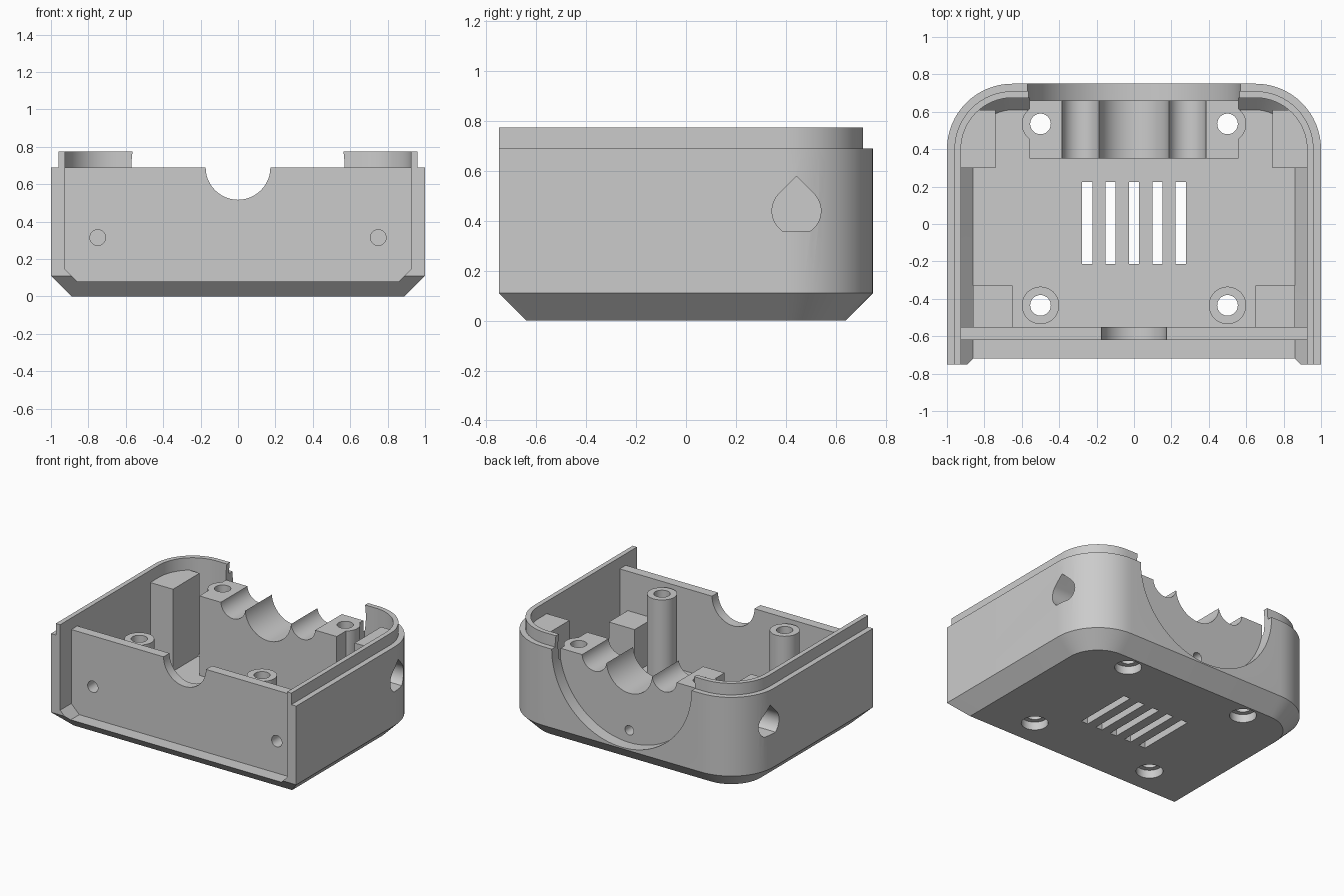
import bpy, bmesh, math

if "Cube" in bpy.data.objects:
    bpy.data.objects.remove(bpy.data.objects["Cube"], do_unlink=True)

grey = bpy.data.materials.new("light_grey_plastic")
grey.use_nodes = True
colour = (0.6, 0.6, 0.6, 1)
grey.diffuse_color = colour
grey.node_tree.nodes["Principled BSDF"].inputs["Base Color"].default_value = colour

FLOOR = 0.08
POST_TOP = 0.665
RIM = 0.69
parts = []


def loft(name, rings):
    """Closed solid skinned through rings of equal point count."""
    bm = bmesh.new()
    loops = [[bm.verts.new(p) for p in ring] for ring in rings]
    n = len(loops[0])
    for low, high in zip(loops, loops[1:]):
        for i in range(n):
            j = (i + 1) % n
            bm.faces.new((low[i], low[j], high[j], high[i]))
    bm.faces.new(loops[0][::-1])
    bm.faces.new(loops[-1])
    bmesh.ops.recalc_face_normals(bm, faces=bm.faces)
    mesh = bpy.data.meshes.new(name)
    bm.to_mesh(mesh)
    bm.free()
    mesh.materials.append(grey)
    ob = bpy.data.objects.new(name, mesh)
    bpy.context.collection.objects.link(ob)
    return ob


def prism(name, pts, axis, a, b):
    place = {"x": lambda u, v, w: (w, u, v),
             "y": lambda u, v, w: (u, w, v),
             "z": lambda u, v, w: (u, v, w)}[axis]
    return loft(name, [[place(u, v, w) for u, v in pts] for w in (a, b)])


def box(name, x0, x1, y0, y1, z0, z1):
    return prism(name, [(x0, y0), (x1, y0), (x1, y1), (x0, y1)], "z", z0, z1)


def circle(u, v, r, n=48):
    return [(u + r * math.cos(math.tau * i / n), v + r * math.sin(math.tau * i / n))
            for i in range(n)]


def outline(inset, front):
    """Plan shape: square front corners, rounded back corners."""
    r, w = 0.35 - inset, 1 - inset
    arc = [(0.65 + r * math.cos(t), 0.4 + r * math.sin(t))
           for t in (math.pi / 2 * i / 16 for i in range(17))]
    return [(-w, front), (w, front)] + arc + [(-x, y) for x, y in reversed(arc)]


def level(inset, front, z):
    return [(x, y, z) for x, y in outline(inset, front)]


def combine(target, tool, operation="DIFFERENCE"):
    mod = target.modifiers.new("shape", "BOOLEAN")
    mod.operation = operation
    mod.solver = "EXACT"
    mod.object = tool
    bpy.context.view_layer.objects.active = target
    bpy.ops.object.modifier_apply(modifier=mod.name)


def cut(targets, tool):
    for target in targets:
        combine(target, tool)
    bpy.data.objects.remove(tool, do_unlink=True)


# Shell with chamfered base, and the raised lip around its rim
shell = loft("shell", [level(0.11, -0.64, 0), level(0, -0.75, 0.11), level(0, -0.75, RIM)])
lip = prism("lip", outline(0.04, -0.75), "z", RIM - 0.01, 0.775)
cut([shell, lip], loft("cavity", [level(0.14, -1, FLOOR), level(0.075, -1, 0.145),
                                  level(0.075, -1, 1)]))

# Inset front panel with a half-round notch
panel = box("front_panel", -0.95, 0.95, -0.62, -0.55, FLOOR - 0.01, RIM)
cut([panel], prism("notch", circle(0, RIM, 0.173), "y", -0.8, -0.4))

# Saddle block with one wide and two narrow grooves
saddle = box("saddle_block", -0.56, 0.56, 0.35, 0.68, FLOOR - 0.01, POST_TOP)
for x, r in ((0, 0.187), (-0.285, 0.1), (0.285, 0.1)):
    cut([saddle], prism("groove", circle(x, RIM - 0.02, r), "y", 0.2, 0.9))

parts += [shell, lip, panel, saddle]

# Screw posts, corner pillars and front blocks on both sides
for side, s in (("right", -1), ("left", 1)):
    for end, y in (("front", -0.435), ("back", 0.535)):
        post = prism(f"{side}_{end}_post", circle(s * 0.5, y, 0.1), "z", FLOOR - 0.01, POST_TOP)
        targets = [shell, post] + ([saddle] if end == "back" else [])
        cut(targets, prism("bore", circle(s * 0.5, y, 0.055), "z", -0.2, 1))
        cut([shell], prism("counterbore", circle(s * 0.5, y, 0.09), "z", -0.2, 0.06))
        parts.append(post)

    pillar = box(f"{side}_pillar", *sorted((s * 0.74, s * 0.98)), 0.3, 0.61, FLOOR - 0.01, 0.685)
    envelope = loft("envelope", [level(0.13, -0.6, 0.03), level(0.05, -0.6, 0.12),
                                 level(0.05, -0.6, 0.9)])
    combine(pillar, envelope, "INTERSECT")
    bpy.data.objects.remove(envelope, do_unlink=True)
    block = box(f"{side}_front_block", *sorted((s * 0.65, s * 0.86)), -0.57, -0.33,
                FLOOR - 0.01, 0.4)
    cut([panel, block], prism("pin_hole", circle(s * 0.75, 0.315, 0.042, 32), "y", -0.8, -0.4))

    # Teardrop hole with flat bottom in the side wall
    r = 0.098
    sweep = [math.radians(-55 + 5 * i) for i in range(21)]
    half = [(r * math.cos(t), r * math.sin(t)) for t in sweep]
    drop = half + [(0, r * math.sqrt(2))] + [(-u, v) for u, v in reversed(half)]
    cut([shell, pillar], prism("teardrop", [(0.443 + u, 0.44 + v) for u, v in drop], "x",
                               *sorted((s * 0.8, s * 1.2))))
    parts += [pillar, block]

# Round recess in the back wall and its small hole
cut([shell, lip, saddle], prism("recess", circle(0, RIM, 0.57, 96), "y", 0.66, 1))
cut([saddle], prism("cable_hole", circle(0, 0.21, 0.035, 32), "y", 0.2, 0.9))

# Vent slots in the floor
for i in range(-2, 3):
    x = i * 0.125
    cut([shell], box("slot", x - 0.027, x + 0.027, -0.215, 0.225, -0.2, 0.3))

# Smooth curved walls, keep crisp edges
bpy.ops.object.select_all(action="DESELECT")
for ob in parts:
    ob.select_set(True)
bpy.context.view_layer.objects.active = shell
bpy.ops.object.shade_smooth_by_angle(angle=math.radians(30))
